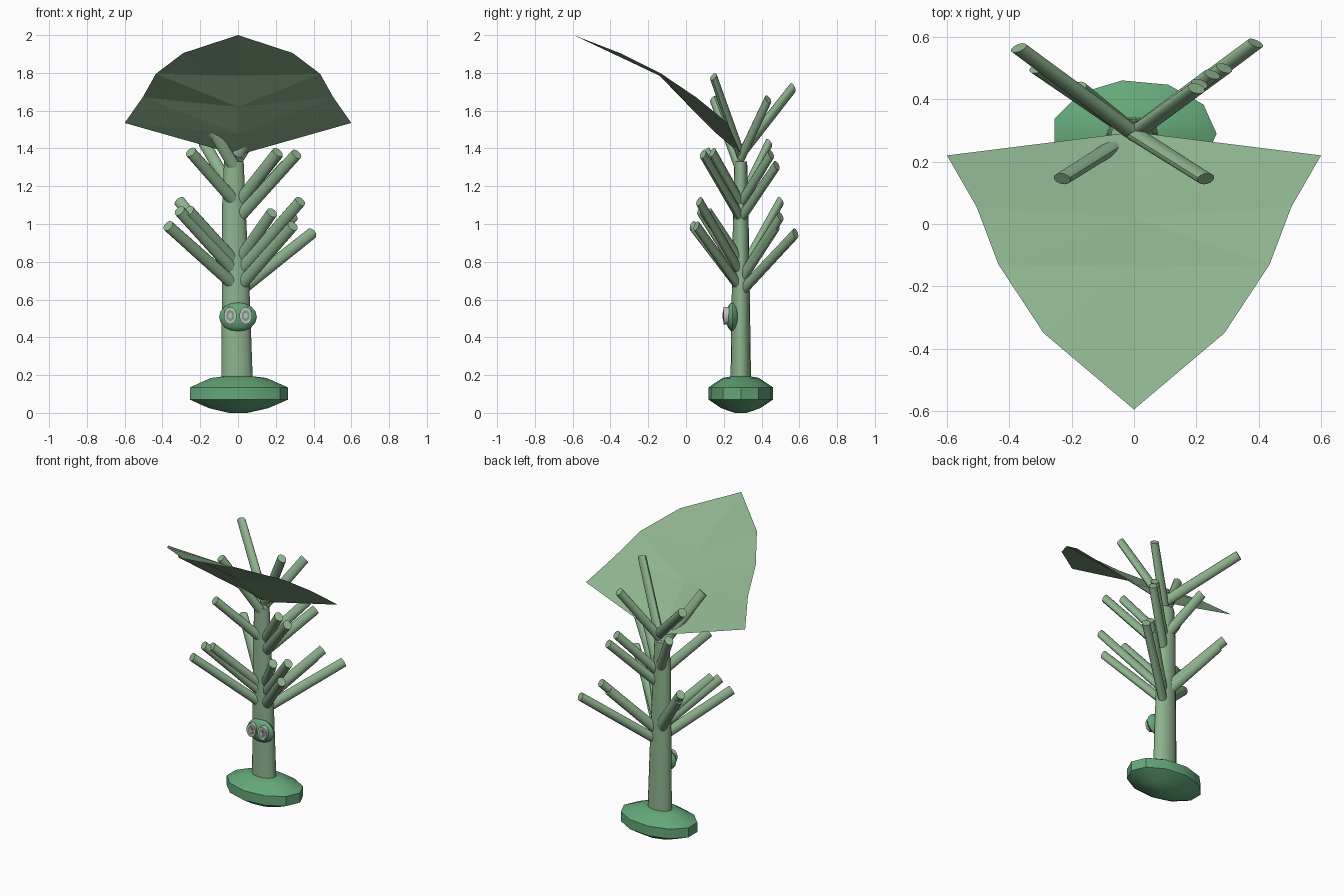
import bpy, bmesh, math
from mathutils import Vector, Matrix

if "Cube" in bpy.data.objects:
    bpy.data.objects.remove(bpy.data.objects["Cube"])

SQ = 0.65            # the plant is flattened front to back
AXIS_Y = 0.29        # depth of the trunk axis


def material(name, rgb):
    m = bpy.data.materials.new(name)
    m.diffuse_color = (*rgb, 1)
    m.use_nodes = True
    m.node_tree.nodes["Principled BSDF"].inputs["Base Color"].default_value = m.diffuse_color
    return m


LIGHT = material("pale green", (0.27, 0.45, 0.27))
DARK = material("deep green", (0.13, 0.39, 0.19))
GREY = material("warm grey", (0.56, 0.50, 0.54))


def make(name, bm, mat, smooth=True):
    bmesh.ops.recalc_face_normals(bm, faces=bm.faces)
    me = bpy.data.meshes.new(name)
    bm.to_mesh(me)
    bm.free()
    me.materials.append(mat)
    ob = bpy.data.objects.new(name, me)
    bpy.context.collection.objects.link(ob)
    if smooth:
        bpy.ops.object.select_all(action='DESELECT')
        ob.select_set(True)
        bpy.context.view_layer.objects.active = ob
        bpy.ops.object.shade_smooth_by_angle(angle=math.radians(35))
    return ob


def lathe(name, rings, sides, mat, smooth=True):
    """Stack of (centre x, z, radius) rings, flattened in depth."""
    bm = bmesh.new()
    loops = []
    for cx, z, r in rings:
        loops.append([bm.verts.new((cx + r * math.cos(a), AXIS_Y + SQ * r * math.sin(a), z))
                      for a in (2 * math.pi * i / sides for i in range(sides))])
    for lo, hi in zip(loops, loops[1:]):
        for i in range(sides):
            j = (i + 1) % sides
            bm.faces.new((lo[i], lo[j], hi[j], hi[i]))
    bm.faces.new(loops[0][::-1])
    bm.faces.new(loops[-1])
    return make(name, bm, mat, smooth)


def branch(name, start_z, tip, r=0.033):
    """Straight round limb from the trunk axis to the tip, flattened like the trunk."""
    a = Vector((0, 0, start_z))
    b = Vector((tip[0], (tip[1] - AXIS_Y) / SQ, tip[2]))
    d = b - a
    bm = bmesh.new()
    bmesh.ops.create_cone(bm, cap_ends=True, segments=14, radius1=r, radius2=r * 0.92, depth=d.length)
    rot = d.to_track_quat('Z', 'Y').to_matrix().to_4x4()
    bm.transform(Matrix.Translation((0, AXIS_Y, 0)) @ Matrix.Diagonal((1, SQ, 1, 1))
                 @ Matrix.Translation((a + b) / 2) @ rot)
    make(name, bm, LIGHT)


# Pebble-shaped foot and leaning trunk
lathe("base", [(0, 0, 0.05), (0, 0.025, 0.16), (0, 0.07, 0.265), (0, 0.135, 0.265),
               (0, 0.185, 0.15), (0, 0.197, 0.05)], 11, DARK)
lathe("trunk", [(-0.005, 0.15, 0.084), (-0.012, 0.65, 0.073), (-0.022, 1.1, 0.062),
                (-0.022, 1.33, 0.052)], 16, LIGHT)

# Branches: (height on trunk, tip)
tiers = {
    "lower_branch": [
        (0.66, (-0.37, 0.035, 0.99)), (0.73, (-0.31, 0.075, 1.07)), (0.78, (-0.26, 0.09, 1.07)),
        (0.66, (0.29, 0.055, 0.99)), (0.74, (0.33, 0.07, 1.12)), (0.80, (0.18, 0.12, 1.06)),
        (0.64, (0.39, 0.58, 0.95)), (0.71, (0.29, 0.50, 1.04)), (0.70, (0.25, 0.48, 0.99)),
        (0.74, (-0.31, 0.50, 1.12)), (0.71, (-0.28, 0.48, 1.07))],
    "middle_branch": [
        (1.10, (-0.25, 0.11, 1.38)), (1.12, (-0.18, 0.44, 1.43)),
        (1.03, (0.31, 0.09, 1.37)), (1.11, (0.21, 0.14, 1.38)),
        (1.03, (0.25, 0.48, 1.31)), (1.11, (0.21, 0.45, 1.37))],
    "top_branch": [
        (1.27, (-0.23, 0.145, 1.66)), (1.37, (0.23, 0.145, 1.78)),
        (1.37, (-0.37, 0.565, 1.72)), (1.35, (0.20, 0.435, 1.66))],
}
for tier, limbs in tiers.items():
    for k, (z, tip) in enumerate(limbs):
        branch(f"{tier}_{k + 1}", z, tip)

# Large cupped leaf: midrib points and half outline, mirrored
rib = [(0, 0.295, 1.365), (0, 0.16, 1.48), (0, 0.02, 1.62), (0, -0.14, 1.785), (0, -0.595, 2.0)]
rim = [(0.6, 0.22, 1.535), (0.505, 0.055, 1.67), (0.435, -0.13, 1.795), (0.29, -0.35, 1.905)]
bm = bmesh.new()
mid = [bm.verts.new(p) for p in rib]
for s in (1, -1):
    edge = [bm.verts.new((s * x, y, z)) for x, y, z in rim]
    bm.faces.new((mid[0], edge[0], mid[1]))
    for i in range(3):
        bm.faces.new((mid[i + 1], edge[i], edge[i + 1]))
        bm.faces.new((mid[i + 1], edge[i + 1], mid[min(i + 2, 3)])) if i < 2 else None
    bm.faces.new((mid[3], edge[3], mid[4]))
make("leaf", bm, LIGHT, False)

# Small head on the front of the trunk
bm = bmesh.new()
bmesh.ops.create_uvsphere(bm, u_segments=12, v_segments=8, radius=1)
bm.transform(Matrix.Translation((0, 0.247, 0.508)) @ Matrix.Diagonal((0.1, 0.036, 0.077, 1)))
make("head", bm, DARK)


def disc(name, x, y, rx, rz, depth, mat):
    bm = bmesh.new()
    bmesh.ops.create_cone(bm, cap_ends=True, segments=14, radius1=1, radius2=1, depth=depth)
    bm.transform(Matrix.Translation((x, y, 0.515)) @ Matrix.Diagonal((rx, 1, rz, 1))
                 @ Matrix.Rotation(math.pi / 2, 4, 'X'))
    make(name, bm, mat)


# Eyes: grey rim, green iris, grey pupil
for side, x in (("left", -0.041), ("right", 0.041)):
    disc(f"{side}_eye", x, 0.213, 0.034, 0.046, 0.03, GREY)
    disc(f"{side}_iris", x, 0.197, 0.021, 0.029, 0.004, DARK)
    disc(f"{side}_pupil", x, 0.195, 0.011, 0.016, 0.004, GREY)
